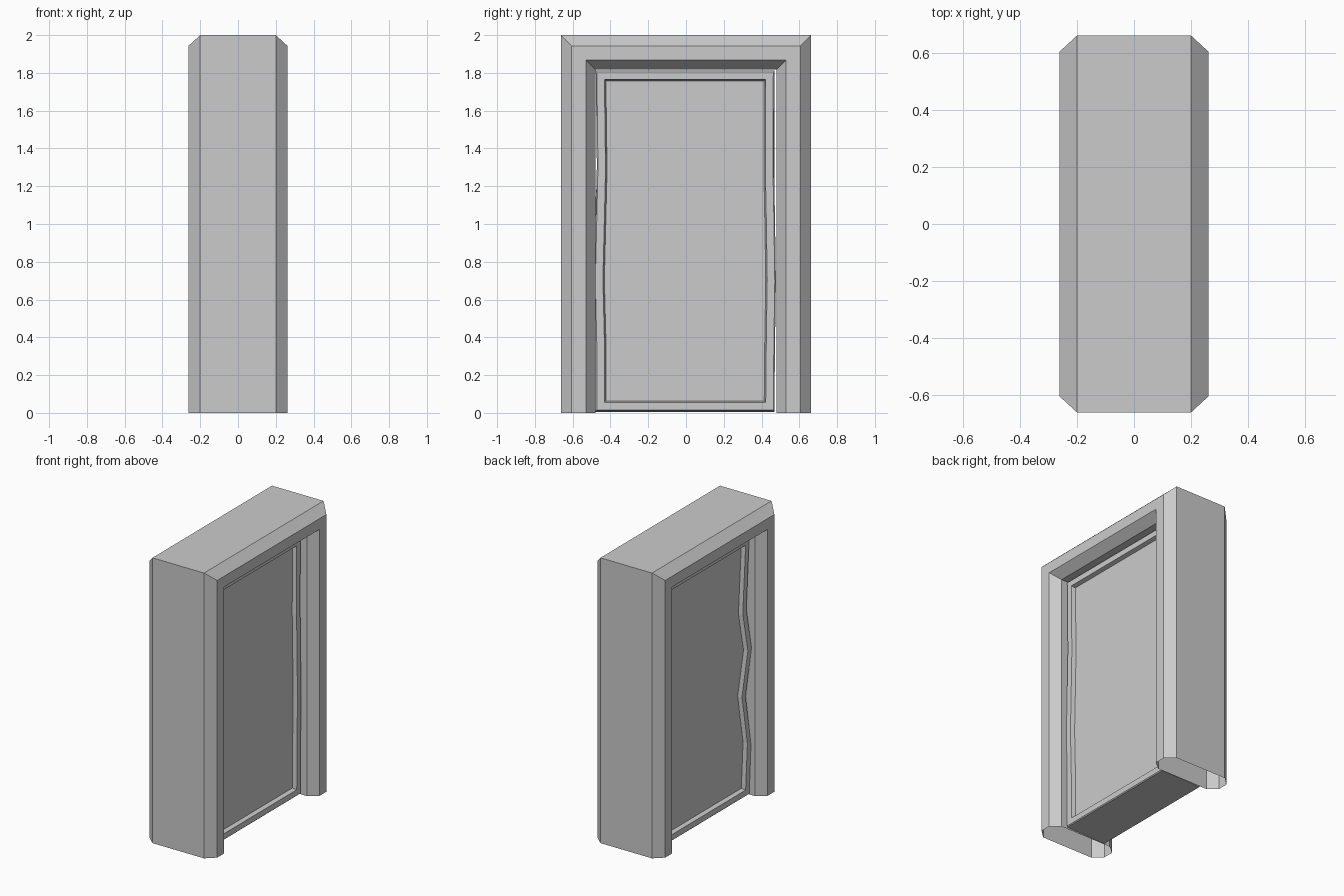
import bpy, bmesh

if "Cube" in bpy.data.objects:
    bpy.data.objects.remove(bpy.data.objects["Cube"])


def finish(bm, name):
    bmesh.ops.recalc_face_normals(bm, faces=bm.faces[:])
    me = bpy.data.meshes.new(name)
    bm.to_mesh(me)
    bm.free()
    ob = bpy.data.objects.new(name, me)
    bpy.context.collection.objects.link(ob)
    return ob


def bridge(bm, a, b):
    n = len(a)
    for i in range(n):
        j = (i + 1) % n
        bm.faces.new((a[i], a[j], b[j], b[i]))


# Door frame: chamfered profile (x, distance in from outer edge) mitred around an arch, open at the floor
half = [(0.20, 0.0), (0.262, 0.057), (0.262, 0.132), (0.20, 0.182)]
profile = half + [(-x, d) for x, d in reversed(half)]
W, H = 0.662, 2.0
bm = bmesh.new()
stations = [
    lambda d: (-(W - d), 0.0),
    lambda d: (-(W - d), H - d),
    lambda d: (W - d, H - d),
    lambda d: (W - d, 0.0),
]
rings = [[bm.verts.new((x, *s(d))) for x, d in profile] for s in stations]
for a, b in zip(rings, rings[1:]):
    bridge(bm, a, b)
finish(bm, "door_frame")

# Door: slightly warped slab with a recessed panel on both sides
LEVELS = [0.0, 0.19, 0.38, 0.57, 0.72, 1.0]
# small warps per level: (left y, right y, left x, right x)
FRONT = [(0, 0, 0, 0), (0, 0.003, 0, 0), (-0.008, 0.008, 0, 0),
         (0, 0.003, 0, 0), (0.006, -0.002, 0, 0), (0, 0, 0, 0)]
BACK = [(0, 0, 0, 0), (-0.008, 0, -0.008, 0), (0.012, 0, 0.02, 0),
        (-0.008, 0, -0.012, 0), (0.012, 0, 0.014, 0), (0, 0, 0, 0)]


def outline(bm, side, warp, inset, depth):
    z0, z1 = (0.010 if side > 0 else 0.004) + inset, 1.812 - inset
    left, right = [], []
    for t, (ly, ry, lx, rx) in zip(LEVELS, warp):
        z = z0 + t * (z1 - z0)
        x = side * (0.16 - depth)
        left.append(bm.verts.new((x + lx, -0.478 + inset + ly, z)))
        right.append(bm.verts.new((x + rx, 0.468 - inset + ry, z)))
    return left + right[::-1]


bm = bmesh.new()
outer = []
for side, warp in ((1, FRONT), (-1, BACK)):
    loops = [outline(bm, side, warp, i, d)
             for i, d in ((0, 0.006), (0.006, 0), (0.046, 0), (0.054, 0.028))]
    for a, b in zip(loops, loops[1:]):
        bridge(bm, a, b)
    panel, n = loops[-1], len(LEVELS)
    for i in range(n - 1):
        bm.faces.new((panel[i], panel[i + 1], panel[-2 - i], panel[-1 - i]))
    outer.append(loops[0])
bridge(bm, *outer)
finish(bm, "door_panel")
